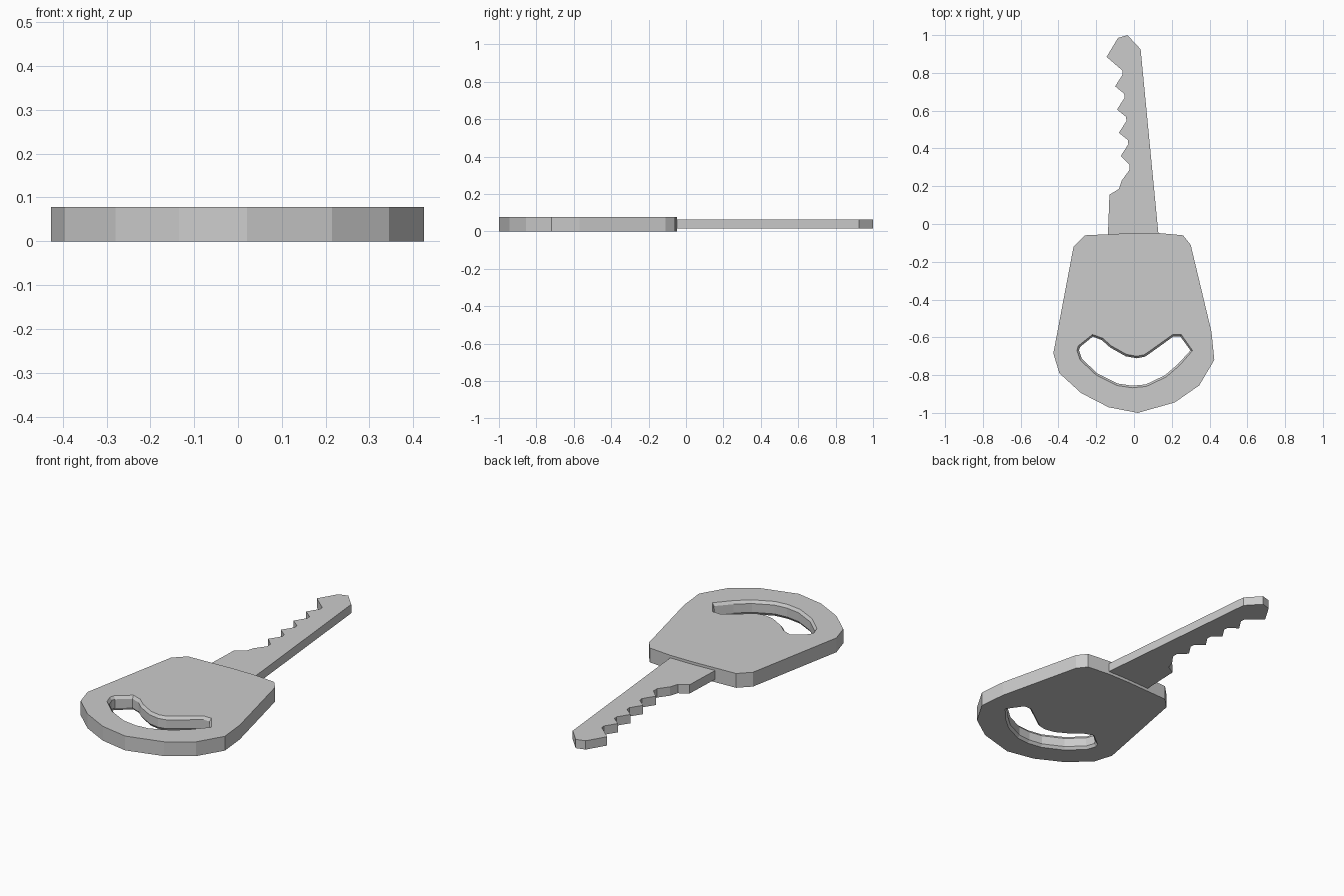
import bpy, bmesh
from mathutils import Vector

if "Cube" in bpy.data.objects:
    bpy.data.objects.remove(bpy.data.objects["Cube"])


def inset(points, d):
    """Move a clockwise outline inwards by d along its corner normals."""
    out = []
    for i, p in enumerate(points):
        a = (Vector(p) - Vector(points[i - 1])).normalized()
        b = (Vector(points[(i + 1) % len(points)]) - Vector(p)).normalized()
        t = (a + b).normalized()
        out.append((p[0] + t.y * d, p[1] - t.x * d))
    return out


def add_wall(bm, layers):
    """Skin a stack of (outline, z) layers; return bottom and top edge loops."""
    rings = [[bm.verts.new((x, y, z)) for x, y in pts] for pts, z in layers]
    n = len(rings[0])
    for lo, hi in zip(rings, rings[1:]):
        for i in range(n):
            j = (i + 1) % n
            bm.faces.new((lo[i], lo[j], hi[j], hi[i]))
    return [[bm.edges.get((r[i], r[(i + 1) % n])) for i in range(n)]
            for r in (rings[0], rings[-1])]


def make_plate(name, walls):
    """Solid plate: side walls (outer one first, then holes) plus filled caps."""
    bm = bmesh.new()
    loops = [add_wall(bm, w) for w in walls]
    for cap in (0, 1):
        edges = [e for lp in loops for e in lp[cap]]
        bmesh.ops.triangle_fill(bm, edges=edges, use_beauty=True,
                                normal=(0, 0, 1 if cap else -1))
    bmesh.ops.recalc_face_normals(bm, faces=bm.faces[:])
    mesh = bpy.data.meshes.new(name)
    bm.to_mesh(mesh)
    bm.free()
    obj = bpy.data.objects.new(name, mesh)
    bpy.context.collection.objects.link(obj)
    return obj


# Key head with a chamfered crescent hole
head = [(-.26, -.06), (0, -.048), (.13, -.048), (.26, -.06), (.30, -.11),
        (.41, -.57), (.425, -.72), (.345, -.855), (.215, -.945), (.02, -1),
        (-.135, -.97), (-.28, -.895), (-.395, -.79), (-.427, -.685),
        (-.32, -.12)]
hole = [(-.295, -.645), (-.22, -.585), (-.165, -.605), (-.12, -.645),
        (-.04, -.69), (.015, -.70), (.055, -.692), (.10, -.66),
        (.205, -.585), (.25, -.585), (.31, -.67), (.24, -.75), (.17, -.81),
        (.065, -.86), (-.01, -.867), (-.09, -.855), (-.20, -.80),
        (-.285, -.72), (-.302, -.67)]
H = 0.078
narrow = inset(hole, 0.011)
make_plate("key_head", [
    [(head, 0), (head, H)],
    [(hole, 0), (narrow, .015), (narrow, H - .015), (hole, H)],
])

# Blade with four repeated teeth along the left edge
blade = [(-.138, -.06), (-.13, .155), (-.08, .185), (-.065, .23),
         (-.025, .285), (-.025, .315)]
for i in range(4):
    dx, dy = -.01 * i, .123 * i
    blade += [(-.07 + dx, .36 + dy), (-.03 + dx, .422 + dy), (-.032 + dx, .444 + dy)]
blade += [(-.145, .885), (-.085, .985), (-.035, 1), (.035, .925), (.13, -.06)]
make_plate("key_blade", [[(blade, .016), (blade, .064)]])
